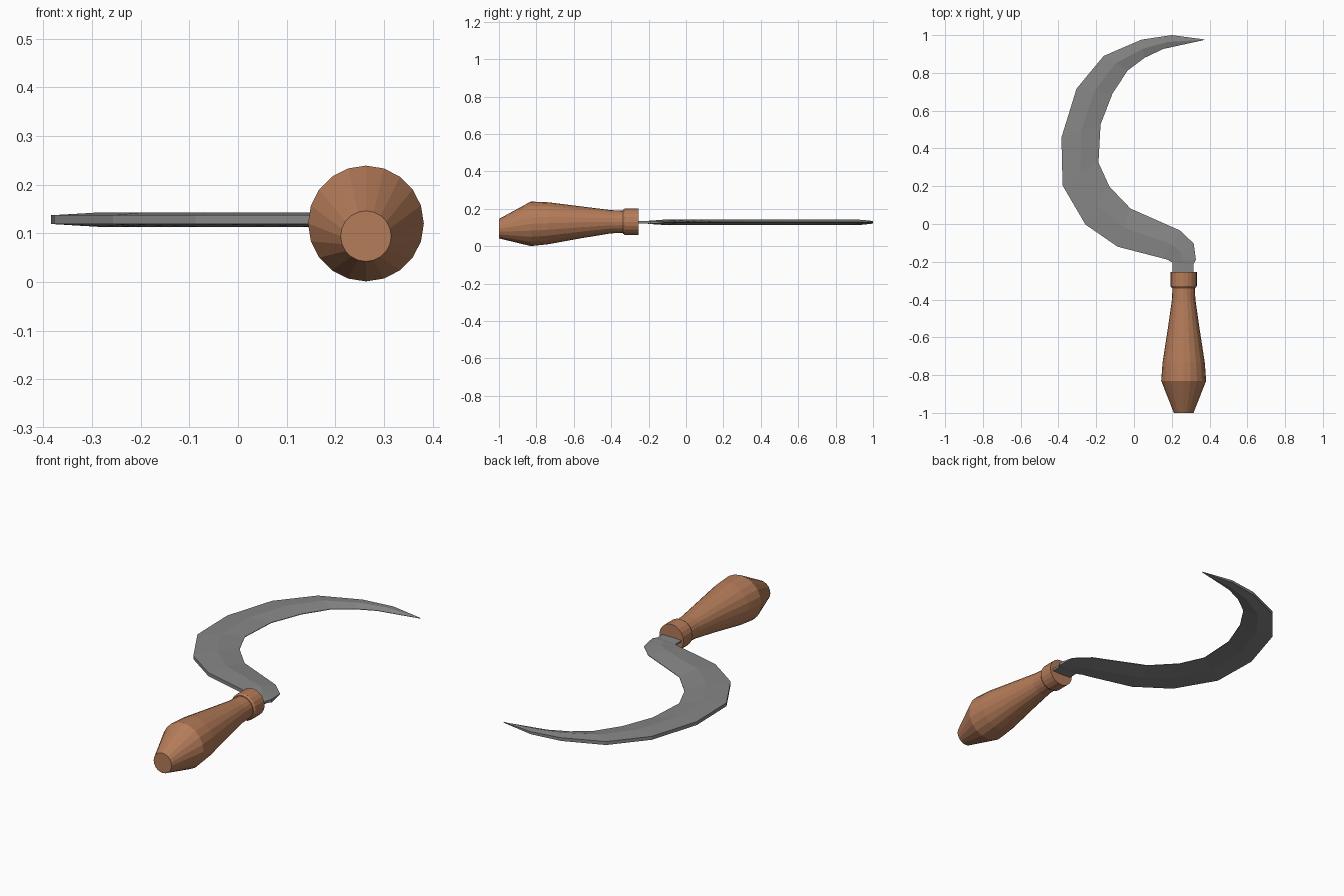
import bpy, bmesh, math

if "Cube" in bpy.data.objects:
    bpy.data.objects.remove(bpy.data.objects["Cube"])

def material(name, rgb):
    m = bpy.data.materials.new(name)
    m.diffuse_color = (*rgb, 1)
    m.use_nodes = True
    m.node_tree.nodes["Principled BSDF"].inputs["Base Color"].default_value = m.diffuse_color
    return m

wood = material("warm wood", (0.46, 0.20, 0.10))
steel = material("grey steel", (0.24, 0.24, 0.24))

def loft(name, rings, mat):
    """Join equal-length rings of points with quads and cap both ends."""
    bm = bmesh.new()
    loops = [[bm.verts.new(p) for p in r] for r in rings]
    n = len(loops[0])
    for a, b in zip(loops, loops[1:]):
        for i in range(n):
            j = (i + 1) % n
            bm.faces.new((a[i], a[j], b[j], b[i]))
    bm.faces.new(loops[0])
    bm.faces.new(loops[-1])
    bmesh.ops.recalc_face_normals(bm, faces=bm.faces)
    mesh = bpy.data.meshes.new(name)
    bm.to_mesh(mesh)
    bm.free()
    mesh.materials.append(mat)
    ob = bpy.data.objects.new(name, mesh)
    bpy.context.collection.objects.link(ob)
    return ob

def turned(name, profile, mat, sides=20, x=0.263):
    """Turned part along y; profile rows are y, radius, centre height."""
    ang = [2 * math.pi * i / sides for i in range(sides)]
    return loft(name, [[(x + r * math.sin(a), y, z + r * math.cos(a)) for a in ang]
                       for y, r, z in profile], mat)

# Handle: sagging pear shape, plus the collar at its neck
turned("handle", [(-1.0, 0.052, 0.094), (-0.83, 0.119, 0.120), (-0.735, 0.112, 0.123),
                  (-0.56, 0.085, 0.128), (-0.40, 0.062, 0.131), (-0.33, 0.059, 0.131)], wood)
turned("collar", [(-0.338, 0.063, 0.131), (-0.328, 0.070, 0.131),
                  (-0.255, 0.070, 0.131)], wood)

# Blade stations: outer x, y, inner x, y, half thickness of the ridge
stations = [
    (0.205, -0.275, 0.315, -0.275, 0.007),
    (0.205, -0.204, 0.315, -0.212, 0.007),
    (0.195, -0.200, 0.328, -0.190, 0.009),
    (0.175, -0.188, 0.316, -0.103, 0.012),
    (0.156, -0.183, 0.243, -0.034, 0.015),
    (-0.087, -0.120, -0.019, 0.082, 0.015),
    (-0.257, -0.003, -0.130, 0.198, 0.015),
    (-0.378, 0.204, -0.188, 0.325, 0.015),
    (-0.384, 0.458, -0.177, 0.527, 0.015),
    (-0.304, 0.717, -0.114, 0.690, 0.015),
    (-0.160, 0.890, -0.034, 0.812, 0.015),
    (0.040, 0.976, 0.056, 0.880, 0.014),
    (0.200, 1.000, 0.156, 0.927, 0.011),
    (0.374, 0.977, 0.372, 0.974, 0.002),
]
zc = 0.128
rings = []
for k, (ox, oy, ix, iy, t) in enumerate(stations):
    mx, my = ox * 0.5 + ix * 0.5, oy * 0.5 + iy * 0.5
    spine = t * 0.6
    edge = t * (0.9 if k < 3 else 0.1)      # thick at the tang, sharp along the blade
    rings.append([(ox, oy, zc + spine), (mx, my, zc + t), (ix, iy, zc + edge),
                  (ix, iy, zc - edge), (mx, my, zc - t), (ox, oy, zc - spine)])
loft("curved_blade", rings, steel)
